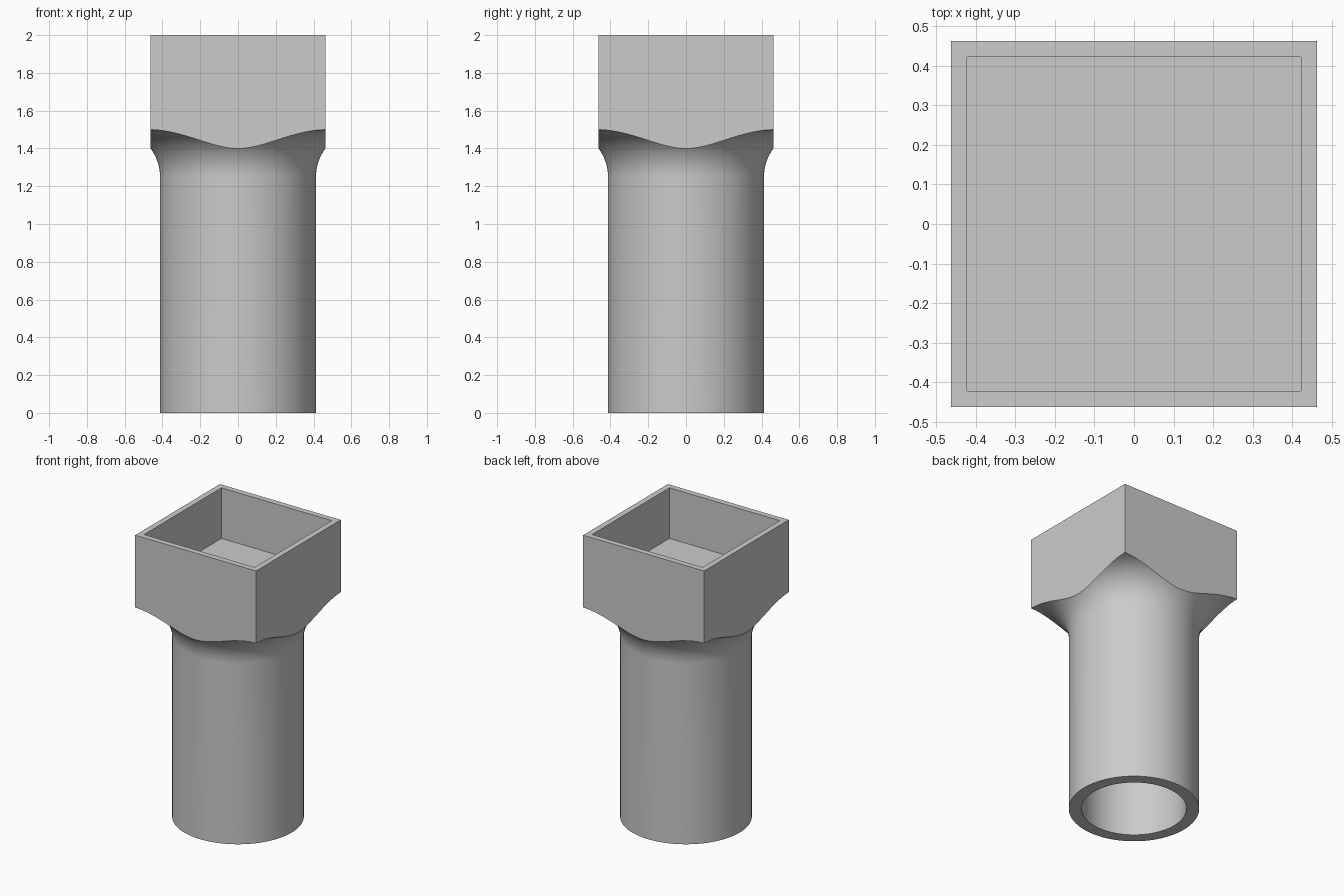
import bpy
import bmesh
from math import sin, cos, pi, radians, sqrt

if "Cube" in bpy.data.objects:
    bpy.data.objects.remove(bpy.data.objects["Cube"], do_unlink=True)

SEGMENTS = 128          # multiple of 8, so the square corners land on vertices
TUBE_R, BORE_R = 0.413, 0.332
HEAD, POCKET = 0.463, 0.423
COVE_R, COVE_Z = 0.25, 1.25
TOP, POCKET_Z, BORE_Z = 2.0, 1.65, 1.5
COVE_STEPS = 16

grey = bpy.data.materials.new("light_grey")
grey.use_nodes = True
colour = (0.6, 0.6, 0.6, 1)
grey.diffuse_color = colour
grey.node_tree.nodes["Principled BSDF"].inputs["Base Color"].default_value = colour

bm = bmesh.new()
angles = [2 * pi * i / SEGMENTS for i in range(SEGMENTS)]


def square(half, a):
    """Distance from the axis to a square's side at angle a."""
    return half / max(abs(cos(a)), abs(sin(a)))


def ring(shape):
    """Closed loop of vertices; shape(a) gives radius and height."""
    points = [(a, *shape(a)) for a in angles]
    return [bm.verts.new((r * cos(a), r * sin(a), z)) for a, r, z in points]


def cove(t):
    """Concave flare, running from the tube out to the square head."""
    def shape(a):
        reach = square(HEAD, a) - TUBE_R
        d = reach * t * t
        return TUBE_R + d, COVE_Z + sqrt(COVE_R ** 2 - (COVE_R - d) ** 2)
    return shape


# Rings from the bore's blind end, round the outside, to the pocket floor
rings = [ring(lambda a: (BORE_R, BORE_Z)),
         ring(lambda a: (BORE_R, 0)),
         ring(lambda a: (TUBE_R, 0))]
rings += [ring(cove(i / COVE_STEPS)) for i in range(COVE_STEPS + 1)]
rings += [ring(lambda a: (square(HEAD, a), TOP)),
          ring(lambda a: (square(POCKET, a), TOP)),
          ring(lambda a: (square(POCKET, a), POCKET_Z))]

for low, high in zip(rings, rings[1:]):
    for i in range(SEGMENTS):
        j = (i + 1) % SEGMENTS
        bm.faces.new((low[i], low[j], high[j], high[i]))

# Bore end and pocket floor
bm.faces.new(rings[0])
bm.faces.new(rings[-1])

# Merge the flat head walls into clean faces
bmesh.ops.dissolve_limit(bm, angle_limit=radians(0.1),
                         verts=bm.verts[:], edges=bm.edges[:])
bmesh.ops.recalc_face_normals(bm, faces=bm.faces[:])

mesh = bpy.data.meshes.new("square_socket_tube")
bm.to_mesh(mesh)
bm.free()
mesh.materials.append(grey)
adapter = bpy.data.objects.new("square_socket_tube", mesh)
bpy.context.collection.objects.link(adapter)

bpy.ops.object.select_all(action="DESELECT")
adapter.select_set(True)
bpy.context.view_layer.objects.active = adapter
bpy.ops.object.shade_smooth_by_angle(angle=radians(30))
